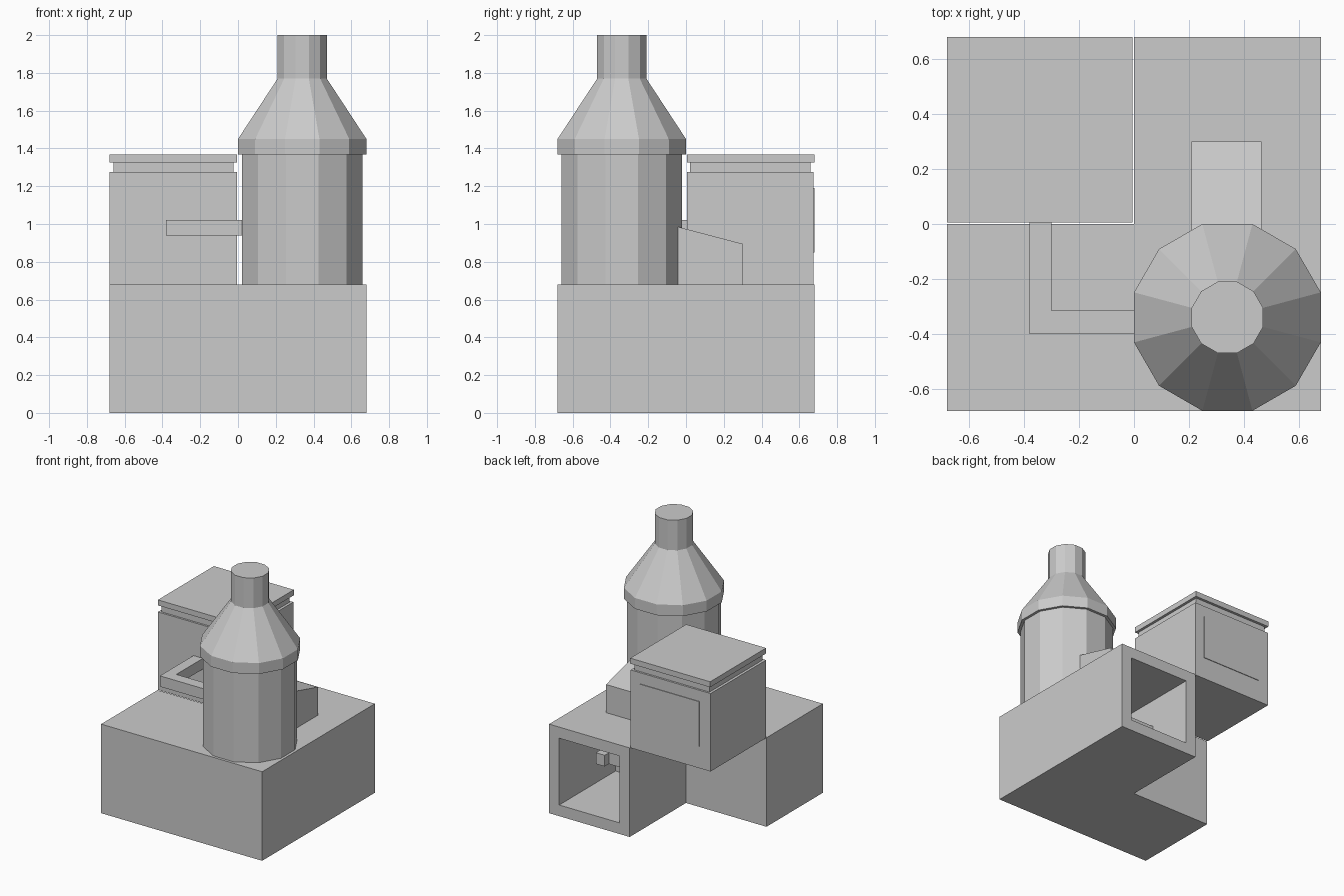
import bpy, bmesh, math
from mathutils import Vector

if "Cube" in bpy.data.objects:
    bpy.data.objects.remove(bpy.data.objects["Cube"])


def finish(name, bm):
    bmesh.ops.recalc_face_normals(bm, faces=bm.faces)
    mesh = bpy.data.meshes.new(name)
    bm.to_mesh(mesh)
    bm.free()
    obj = bpy.data.objects.new(name, mesh)
    bpy.context.collection.objects.link(obj)
    return obj


def prism(bm, points, offset):
    """Extrude a flat outline by an offset vector."""
    face = bm.faces.new([bm.verts.new(p) for p in points])
    ext = bmesh.ops.extrude_face_region(bm, geom=[face], use_keep_orig=True)
    verts = [v for v in ext["geom"] if isinstance(v, bmesh.types.BMVert)]
    bmesh.ops.translate(bm, vec=Vector(offset), verts=verts)
    bmesh.ops.recalc_face_normals(bm, faces=bm.faces)


def box(name, x0, x1, y0, y1, z0, z1):
    bm = bmesh.new()
    prism(bm, [(x0, y0, z0), (x1, y0, z0), (x1, y1, z0), (x0, y1, z0)], (0, 0, z1 - z0))
    return finish(name, bm)


def flat_prism(name, outline, z0, z1):
    bm = bmesh.new()
    prism(bm, [(x, y, z0) for x, y in outline], (0, 0, z1 - z0))
    return finish(name, bm)


S = 0.68      # block size
WALL = 0.085  # thickness around the open end

# L-shaped base, with a square hollow sunk into the rear end
bm = bmesh.new()
outline = [(-S, -S), (S, -S), (S, S), (0, S), (0, 0), (-S, 0)]
prism(bm, [(x, y, 0) for x, y in outline], (0, 0, S))
rear = max(bm.faces, key=lambda f: f.calc_center_median().y)
bmesh.ops.inset_individual(bm, faces=[rear], thickness=WALL, use_even_offset=True)
bmesh.ops.inset_individual(bm, faces=[rear], thickness=0, depth=-S)
finish("base", bm)

# Pipe inside the hollow
flat_prism("inner_pipe", [(0.08, 0.23), (0.435, 0.23), (0.435, -0.01), (0.51, -0.01),
                          (0.51, 0.36), (0.435, 0.36), (0.435, 0.31), (0.08, 0.31)], 0.30, 0.385)

# Raised cabinet with recessed neck, lid and rear panel
box("cabinet", -S, -0.005, 0.005, 0.675, S, 1.275)
box("cabinet_neck", -0.66, -0.025, 0.02, 0.66, 1.275, 1.325)
box("cabinet_lid", -S, -0.005, 0.005, S, 1.325, 1.367)
box("cabinet_panel", -0.588, -0.085, 0.67, S, 0.85, 1.19)

# Twelve-sided tank with collar, shoulder and chimney
SIDES = 12
profile = [(0.32, S), (0.32, 1.367), (0.34, 1.367), (0.34, 1.45), (0.13, 1.77), (0.13, 2.0)]
bm = bmesh.new()
rings = []
for apothem, z in profile:
    r = apothem / math.cos(math.pi / SIDES)
    angles = [(i + 0.5) * math.tau / SIDES for i in range(SIDES)]
    rings.append([bm.verts.new((0.34 + r * math.cos(a), -0.34 + r * math.sin(a), z)) for a in angles])
for low, high in zip(rings, rings[1:]):
    for i in range(SIDES):
        j = (i + 1) % SIDES
        bm.faces.new((low[i], low[j], high[j], high[i]))
bm.faces.new(rings[0])
bm.faces.new(rings[-1])
finish("tank", bm)

# Sloping chute behind the tank
bm = bmesh.new()
prism(bm, [(0.21, y, z) for y, z in [(-0.1, S), (0.3, S), (0.3, 0.895), (-0.1, 1.0)]], (0.255, 0, 0))
finish("chute", bm)

# Elbow pipe from cabinet to tank
flat_prism("elbow_pipe", [(-0.38, 0.01), (-0.38, -0.4), (0.05, -0.4), (0.05, -0.315),
                          (-0.3, -0.315), (-0.3, 0.01)], 0.94, 1.022)
